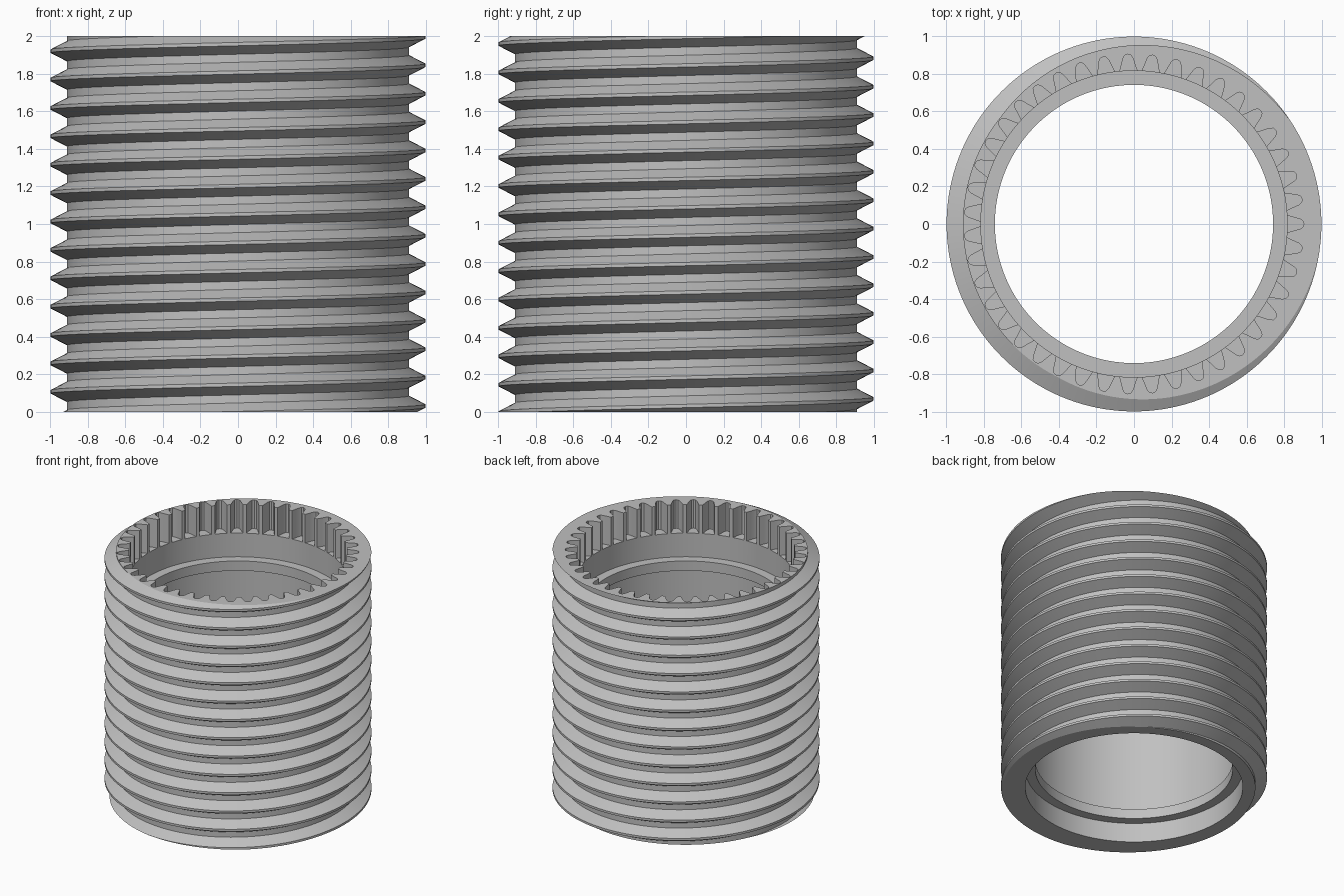
import bpy, bmesh, math

cube = bpy.data.objects.get("Cube")
if cube:
    bpy.data.objects.remove(cube)

HEIGHT = 2.0
PITCH, CREST, ROOT = 0.151, 0.997, 0.91
SEGMENTS = 160
BORE, LIP = 0.815, 0.74
GROOVES, SPLINE_FLOOR = 43, 1.765

bm = bmesh.new()


def polar(r, a, z):
    return bm.verts.new((r * math.cos(a), r * math.sin(a), z))


def bridge(lower, upper):
    n = len(lower)
    for i in range(n):
        k = (i + 1) % n
        bm.faces.new((lower[i], lower[k], upper[k], upper[i]))


def open_edges(z):
    return [e for e in bm.edges if e.is_boundary
            and all(abs(v.co.z - z) < 1e-4 for v in e.verts)]


# Right-handed outer thread: four profile points per turn, swept past both ends
profile = [(CREST, -0.009), (CREST, 0.009), (ROOT, 0.054), (ROOT, PITCH - 0.054)]
rows = 4 * 18
columns = []
for i in range(SEGMENTS + 1):
    column = []
    for j in range(rows):
        if i == SEGMENTS:
            # the last column joins the first one turn higher
            column.append(columns[0][j + 4] if j + 4 < rows else None)
            continue
        r, dz = profile[j % 4]
        z = 0.032 + PITCH * (j // 4 - 2 + i / SEGMENTS) + dz
        column.append(polar(r, math.tau * i / SEGMENTS, z))
    columns.append(column)
for a, b in zip(columns, columns[1:]):
    for j in range(rows - 1):
        quad = (a[j], b[j], b[j + 1], a[j + 1])
        if None not in quad:
            bm.faces.new(quad)

# Trim the thread flat at both ends
for z, direction in ((0, -1), (HEIGHT, 1)):
    bmesh.ops.bisect_plane(bm, geom=bm.verts[:] + bm.edges[:] + bm.faces[:],
                           plane_co=(0, 0, z), plane_no=(0, 0, direction),
                           clear_outer=True)

# Internal spline outline: rounded grooves cut outward from the bore
half = [(0.057, BORE), (0.042, 0.85), (0.030, 0.883), (0.018, 0.899)]
groove = [(-a, r) for a, r in half] + [(0, 0.904)] + half[::-1]
outline = [(math.tau * g / GROOVES + a, r) for g in range(GROOVES) for a, r in groove]

# Plain bore with two narrow inner lips, from the bottom up
bore = [(BORE, 0), (BORE, 0.16), (LIP, 0.16), (LIP, 0.24), (BORE, 0.24),
        (BORE, 1.49), (LIP, 1.49), (LIP, 1.57), (BORE, 1.57), (BORE, SPLINE_FLOOR)]
rings = [[polar(r, a, z) for a, _ in outline] for r, z in bore]
# Groove floors and groove walls
rings += [[polar(r, a, z) for a, r in outline] for z in (SPLINE_FLOOR, HEIGHT)]
for lower, upper in zip(rings, rings[1:]):
    bridge(lower, upper)
bmesh.ops.remove_doubles(bm, verts=bm.verts[:], dist=1e-5)

# Flat end faces between thread and bore
for z, direction in ((0, -1), (HEIGHT, 1)):
    bmesh.ops.triangle_fill(bm, use_beauty=True, edges=open_edges(z),
                            normal=(0, 0, direction))
bmesh.ops.recalc_face_normals(bm, faces=bm.faces[:])

mesh = bpy.data.meshes.new("threaded_sleeve")
bm.to_mesh(mesh)
bm.free()
sleeve = bpy.data.objects.new("threaded_sleeve", mesh)
bpy.context.collection.objects.link(sleeve)

# Single plain grey
grey = bpy.data.materials.new("plain grey")
grey.use_nodes = True
colour = (0.53, 0.53, 0.53, 1)
grey.diffuse_color = colour
for node in grey.node_tree.nodes:
    if node.type == "BSDF_PRINCIPLED":
        node.inputs["Base Color"].default_value = colour
mesh.materials.append(grey)

bpy.ops.object.select_all(action="DESELECT")
sleeve.select_set(True)
bpy.context.view_layer.objects.active = sleeve
bpy.ops.object.shade_smooth_by_angle(angle=math.radians(25))
